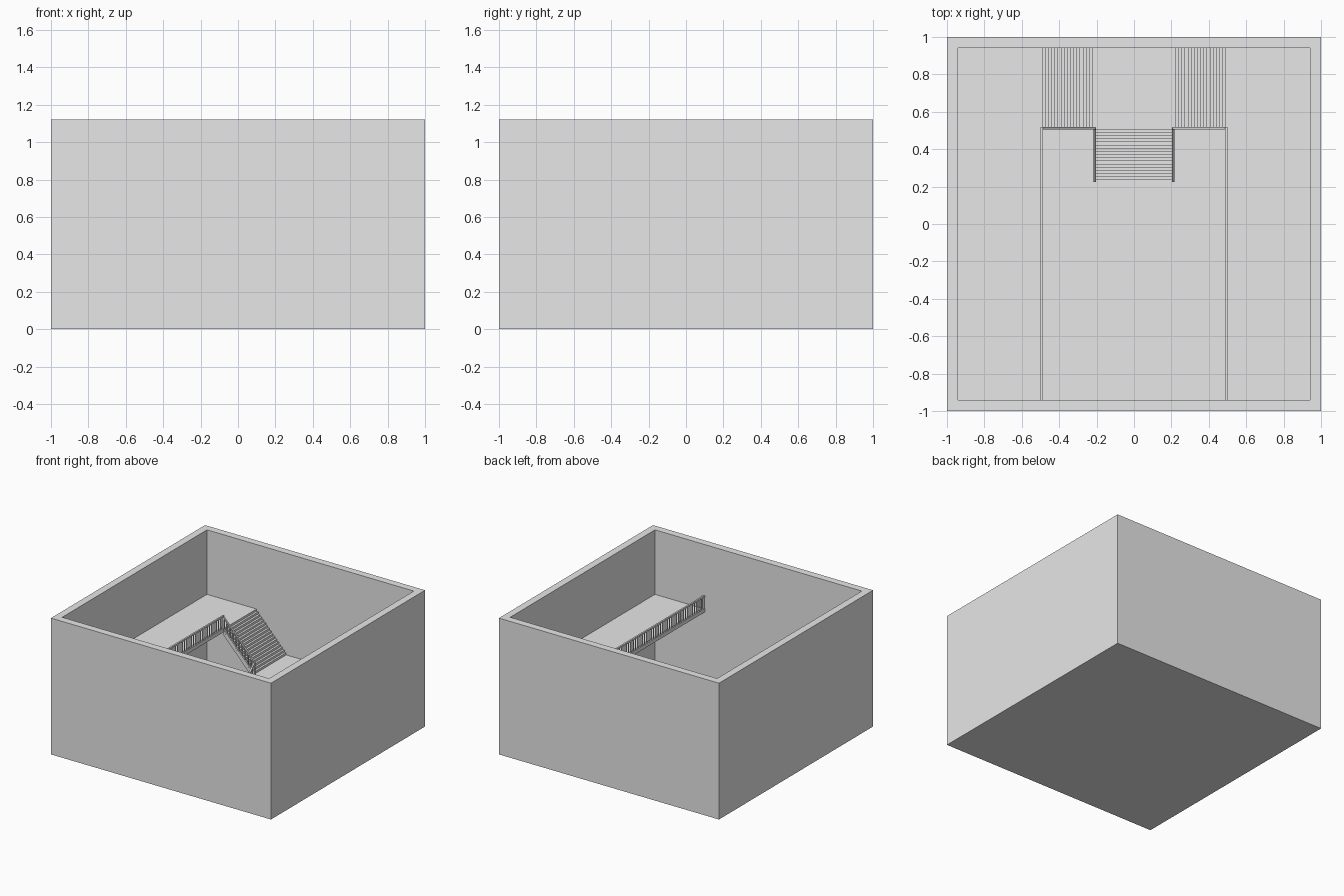
import bpy, bmesh
from mathutils import Vector

cube = bpy.data.objects.get("Cube")
if cube:
    bpy.data.objects.remove(cube, do_unlink=True)

grey = bpy.data.materials.new("plain_grey")
grey.use_nodes = True
grey.diffuse_color = (0.8, 0.8, 0.8, 1)
grey.node_tree.nodes["Principled BSDF"].inputs["Base Color"].default_value = (0.8, 0.8, 0.8, 1)

# Main levels and lines
WALL_H, INNER, FLOOR = 1.12, 0.94, 0.005
GALLERY_Z, LANDING_Z = 0.59, 0.285
SLAB = 0.025
GALLERY_X, LANDING_X = 0.49, 0.22
FLIGHT_Y, FOOT_Y = 0.505, 0.235


def finish(name, bm, mirror=False):
    bmesh.ops.recalc_face_normals(bm, faces=bm.faces)
    mesh = bpy.data.meshes.new(name)
    bm.to_mesh(mesh)
    bm.free()
    mesh.materials.append(grey)
    ob = bpy.data.objects.new(name, mesh)
    bpy.context.collection.objects.link(ob)
    if mirror:
        ob.modifiers.new("mirror", 'MIRROR').use_axis[0] = True
    return ob


def prism(bm, points, offset):
    """Extrude a flat polygon along an offset."""
    face = bm.faces.new([bm.verts.new(p) for p in points])
    out = bmesh.ops.extrude_face_region(bm, geom=[face])["geom"]
    bmesh.ops.translate(bm, vec=offset, verts=[v for v in out if isinstance(v, bmesh.types.BMVert)])


def box(bm, lo, hi):
    x0, y0, z0 = lo
    x1, y1, z1 = hi
    prism(bm, [(x0, y0, z0), (x1, y0, z0), (x1, y1, z0), (x0, y1, z0)], (0, 0, z1 - z0))


def beam(bm, p, q, width, z0, z1):
    """Sloping bar with upright ends, from z0 to z1 above the line p-q."""
    p, q = Vector(p), Vector(q)
    d = q - p
    side = Vector((-d.y, d.x, 0)).normalized() * width
    lo, hi = Vector((0, 0, z0)), Vector((0, 0, z1))
    prism(bm, [v - side / 2 for v in (p + lo, q + lo, q + hi, p + hi)], side)


def railing(name, p, q, curb_low, curb_high, width=0.013, spacing=0.03):
    """Handrail, curb and a row of upright bars."""
    bm = bmesh.new()
    p, q = Vector(p), Vector(q)
    beam(bm, p, q, width, 0.097, 0.11)
    beam(bm, p, q, width, curb_low, curb_high)
    run = (q - p).xy.length
    n = round(run / spacing)
    for i in range(n + 1):
        c = p.lerp(q, (i * (run - 0.012) / n + 0.006) / run)
        r = 0.006 if i in (0, n) else 0.0035
        box(bm, (c.x - r, c.y - r, c.z + curb_high - 0.004), (c.x + r, c.y + r, c.z + 0.1))
    return finish(name, bm, mirror=True)


def flight(name, start, end, z_top, z_low, place, offset, mirror=False, treads=16):
    """Stepped slab; place(t, z) puts the profile into space."""
    go, rise = (end - start) / treads, (z_top - z_low) / (treads + 1)
    pts = [(start, z_top)]
    for i in range(treads):
        z = z_top - (i + 1) * rise
        pts += [(start + i * go, z), (start + (i + 1) * go, z)]
    pts += [(end, z_low), (end, max(z_low - SLAB, 0.002)), (start, z_top - rise - SLAB)]
    bm = bmesh.new()
    prism(bm, [place(t, z) for t, z in pts], offset)
    return finish(name, bm, mirror)


# Open-topped room: block with its top inset and sunk to the floor
bm = bmesh.new()
box(bm, (-1, -1, 0), (1, 1, WALL_H))
bm.faces.ensure_lookup_table()
top = max(bm.faces, key=lambda f: f.calc_center_median().z)
bmesh.ops.recalc_face_normals(bm, faces=bm.faces)
bmesh.ops.inset_region(bm, faces=[top], thickness=1 - INNER, use_even_offset=True)
well = bmesh.ops.extrude_discrete_faces(bm, faces=[top])["faces"][0]
bmesh.ops.translate(bm, vec=(0, 0, FLOOR - WALL_H), verts=well.verts)
finish("room_walls_and_floor", bm)

# Side galleries
bm = bmesh.new()
box(bm, (GALLERY_X, -INNER, GALLERY_Z - SLAB), (INNER, INNER, GALLERY_Z))
finish("side_galleries", bm, mirror=True)

# Landing between the flights
bm = bmesh.new()
box(bm, (-LANDING_X, FLIGHT_Y, LANDING_Z - SLAB), (LANDING_X, INNER, LANDING_Z))
finish("stair_landing", bm)

# Upper flights run sideways, the lower flight runs to the front
flight("upper_flights", GALLERY_X, LANDING_X, GALLERY_Z, LANDING_Z,
       lambda t, z: (t, FLIGHT_Y, z), (0, INNER - FLIGHT_Y, 0), mirror=True)
flight("lower_flight", FLIGHT_Y, FOOT_Y, LANDING_Z, FLOOR,
       lambda t, z: (-0.205, t, z), (0.41, 0, 0))

# Railings
railing("gallery_railings", (0.494, -INNER, GALLERY_Z), (0.494, 0.518, GALLERY_Z), -SLAB, 0.006)
railing("upper_flight_railings", (0.494, 0.512, GALLERY_Z), (0.205, 0.512, LANDING_Z), -0.02, 0.012)
railing("lower_flight_railings", (0.21, 0.515, LANDING_Z), (0.21, 0.225, FLOOR), 0.0, 0.012)
